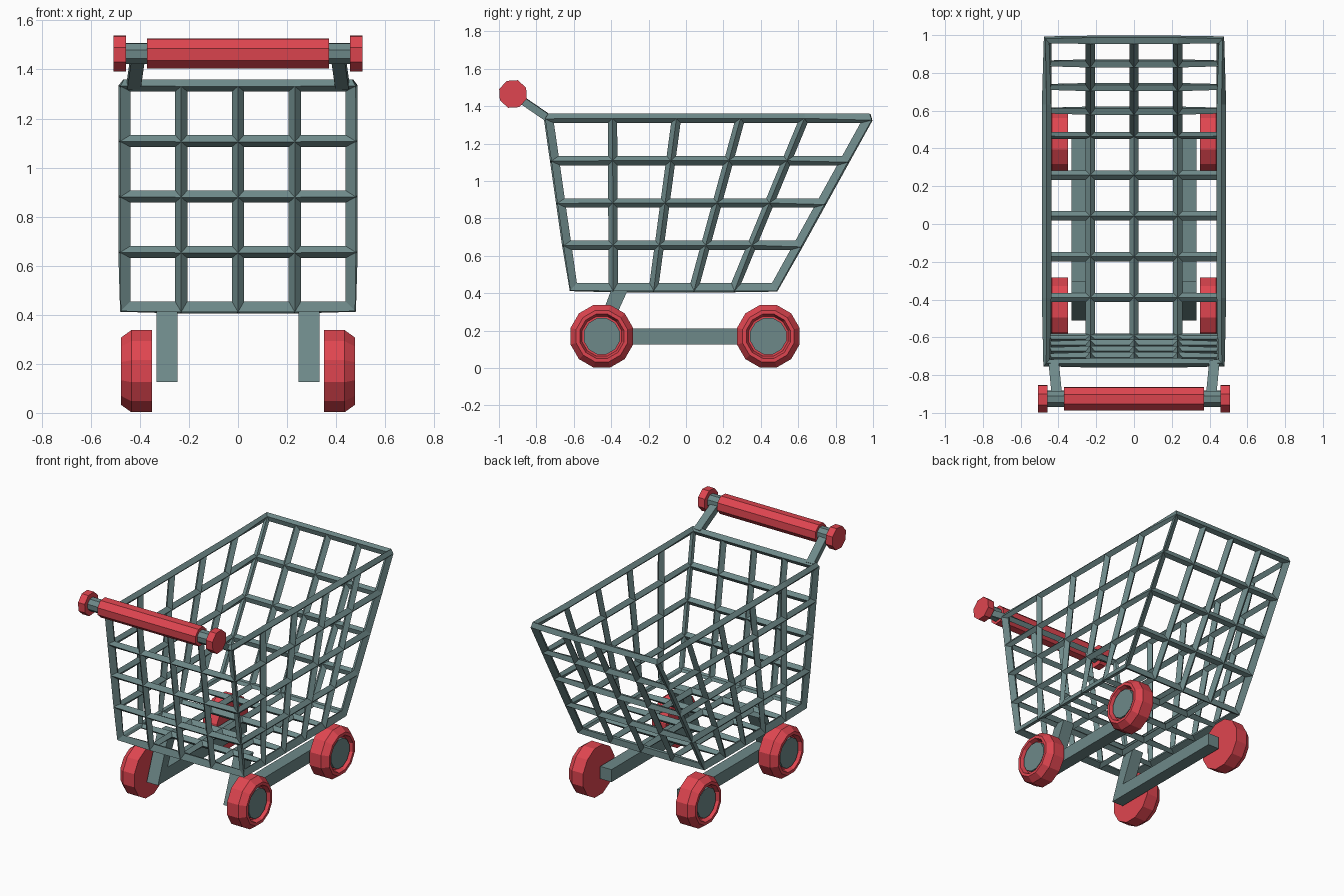
import bpy, bmesh, math
from mathutils import Vector, Matrix

if "Cube" in bpy.data.objects:
    bpy.data.objects.remove(bpy.data.objects["Cube"])


def material(name, rgb):
    m = bpy.data.materials.new(name)
    m.diffuse_color = (*rgb, 1)
    m.use_nodes = True
    m.node_tree.nodes["Principled BSDF"].inputs["Base Color"].default_value = m.diffuse_color
    return m


STEEL = material("grey green steel", (0.155, 0.25, 0.25))
RED = material("red plastic", (0.74, 0.06, 0.08))


def finish(bm, name, mat):
    bmesh.ops.recalc_face_normals(bm, faces=bm.faces)
    me = bpy.data.meshes.new(name)
    bm.to_mesh(me)
    bm.free()
    me.materials.append(mat)
    ob = bpy.data.objects.new(name, me)
    bpy.context.collection.objects.link(ob)
    return ob


def mirror_x(ob):
    mod = ob.modifiers.new("mirror", 'MIRROR')
    mod.use_axis[0] = True


def lathe_x(name, profile, n, y, z, mat, phase):
    """Turn (x, radius) points around an axis parallel to x."""
    bm = bmesh.new()
    rings = []
    for x, r in profile:
        rings.append([bm.verts.new((x, y + r * math.cos(phase + k * math.tau / n),
                                    z + r * math.sin(phase + k * math.tau / n)))
                      for k in range(n)])
    for a, b in zip(rings, rings[1:]):
        for k in range(n):
            bm.faces.new((a[k], a[(k + 1) % n], b[(k + 1) % n], b[k]))
    bm.faces.new(rings[0])
    bm.faces.new(rings[-1])
    return finish(bm, name, mat)


# Basket: open tapered box of grid panels, turned into bars
NX, NY, NZ = 4, 5, 4
HALF, Z0, Z1 = 0.463, 0.43, 1.335
bm = bmesh.new()
cache = {}


def node(i, j, k):
    if (i, j, k) not in cache:
        t = k / NZ
        front, back = -0.605 - 0.13 * t, 0.475 + 0.5 * t
        cache[i, j, k] = bm.verts.new((HALF * (2 * i / NX - 1),
                                       front + (back - front) * j / NY,
                                       Z0 + (Z1 - Z0) * t))
    return cache[i, j, k]


def panel(nu, nv, place):
    for u in range(nu):
        for v in range(nv):
            bm.faces.new([node(*place(u + a, v + b))
                          for a, b in ((0, 0), (1, 0), (1, 1), (0, 1))])


panel(NX, NY, lambda u, v: (u, v, 0))
for j in (0, NY):
    panel(NX, NZ, lambda u, v: (u, j, v))
for i in (0, NX):
    panel(NY, NZ, lambda u, v: (i, u, v))
basket = finish(bm, "basket", STEEL)
wire = basket.modifiers.new("bars", 'WIREFRAME')
wire.thickness = 0.05
wire.offset = 0
wire.use_even_offset = True
wire.use_boundary = True

# Base rails with the slanted leg that carries the basket
bm = bmesh.new()
side = [(-0.51, 0.125), (0.45, 0.125), (0.45, 0.21), (-0.405, 0.21),
        (-0.305, 0.43), (-0.395, 0.43)]
face = bm.faces.new([bm.verts.new((0.247, y, z)) for y, z in side])
new = bmesh.ops.extrude_face_region(bm, geom=[face])["geom"]
bmesh.ops.translate(bm, vec=(0.085, 0, 0),
                    verts=[g for g in new if isinstance(g, bmesh.types.BMVert)])
mirror_x(finish(bm, "base_rail", STEEL))

# Wheels with recessed hubs
tyre = [(0.35, 0.173), (0.435, 0.173), (0.477, 0.142), (0.477, 0.122),
        (0.445, 0.11)]
for label, y in (("front", -0.45), ("rear", 0.44)):
    mirror_x(lathe_x(label + "_wheel", tyre, 12, y, 0.17, RED, math.pi / 12))
    mirror_x(lathe_x(label + "_hub", [(0.44, 0.1), (0.464, 0.1)],
                     12, y, 0.17, STEEL, math.pi / 12))

# Push handle: rod, grip and end caps
HY, HZ, PH = -0.925, 1.465, math.radians(26)
lathe_x("handle_rod", [(-0.46, 0.045), (0.46, 0.045)], 8, HY, HZ, STEEL, PH)
lathe_x("handle_grip", [(-0.37, 0.065), (0.37, 0.065)], 8, HY, HZ, RED, PH)
mirror_x(lathe_x("handle_cap", [(0.457, 0.078), (0.507, 0.078)], 8, HY, HZ, RED, PH))

# Arms joining the handle to the basket rim
a, b = Vector((0.425, -0.735, 1.335)), Vector((0.408, -0.91, 1.455))
d = b - a
bm = bmesh.new()
bmesh.ops.create_cube(bm, size=1, matrix=Matrix.Translation((a + b) / 2)
                      @ d.to_track_quat('Z', 'X').to_matrix().to_4x4()
                      @ Matrix.Diagonal((0.04, 0.055, d.length, 1)))
mirror_x(finish(bm, "handle_arm", STEEL))
